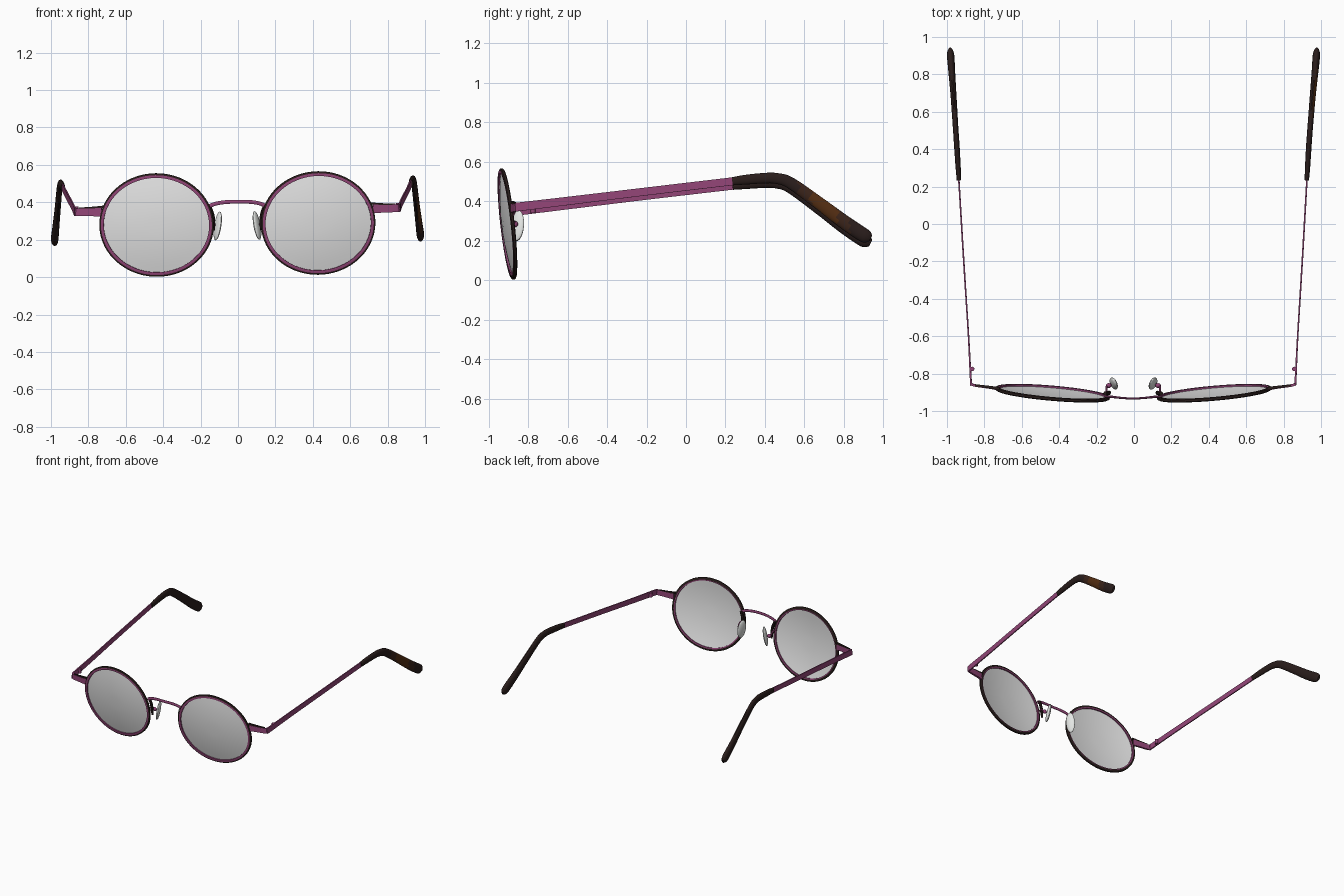
import bpy, bmesh, math
from mathutils import Matrix, Vector

if "Cube" in bpy.data.objects:
    bpy.data.objects.remove(bpy.data.objects["Cube"])


def material(name, r, g, b, a=1.0):
    m = bpy.data.materials.new(name)
    m.use_nodes = True
    m.diffuse_color = (r, g, b, a)
    shader = m.node_tree.nodes["Principled BSDF"]
    shader.inputs["Base Color"].default_value = (r, g, b, 1)
    shader.inputs["Alpha"].default_value = a
    return m


METAL = material("plum metal", 0.29, 0.06, 0.185)
DARK = material("dark tortoise", 0.022, 0.012, 0.011)
MID = material("mid tortoise", 0.042, 0.017, 0.010)
BROWN = material("brown tortoise", 0.085, 0.026, 0.006)
GLASS = material("clear glass", 0.93, 0.93, 0.93, 0.62)
PAD = material("clear pad", 0.86, 0.88, 0.86)

# The whole frame leans slightly to one side
ROLL = Matrix.Rotation(math.radians(-0.7), 4, 'Y')


def finish(name, bm, mats, side=1, angle=40):
    """Turn a bmesh into an object, mirrored to -x when side is -1."""
    bm.transform(ROLL @ Matrix.Diagonal((side, 1, 1, 1)))
    bmesh.ops.recalc_face_normals(bm, faces=bm.faces)
    mesh = bpy.data.meshes.new(name)
    bm.to_mesh(mesh)
    bm.free()
    for m in mats:
        mesh.materials.append(m)
    ob = bpy.data.objects.new(name, mesh)
    bpy.context.collection.objects.link(ob)
    bpy.ops.object.select_all(action='DESELECT')
    ob.select_set(True)
    bpy.context.view_layer.objects.active = ob
    bpy.ops.object.shade_smooth_by_angle(angle=math.radians(angle))


def smooth_path(keys, steps):
    """Catmull-Rom interpolation through tuples of values."""
    keys = [Vector(k) for k in keys]
    out = []
    for i in range(len(keys) - 1):
        a, b = keys[max(i - 1, 0)], keys[i]
        c, d = keys[i + 1], keys[min(i + 2, len(keys) - 1)]
        for s in range(steps):
            t = s / steps
            out.append(0.5 * (2 * b + (c - a) * t + (2 * a - 5 * b + 4 * c - d) * t * t
                              + (3 * b - a - 3 * c + d) * t ** 3))
    return out + [keys[-1]]


def sweep(keys, sides, steps=4):
    """Sweep a section along (x, y, z, half width, half height) keys."""
    bm = bmesh.new()
    path = smooth_path(keys, steps)
    rings = []
    for i, p in enumerate(path):
        ahead, behind = path[min(i + 1, len(path) - 1)], path[max(i - 1, 0)]
        tangent = (Vector(ahead[:3]) - Vector(behind[:3])).normalized()
        across = tangent.cross(Vector((0, 0, 1))).normalized()
        up = across.cross(tangent)
        ring = []
        for k in range(sides):
            a = 2 * math.pi * (k + 0.5) / sides
            grow = math.sqrt(2) if sides == 4 else 1
            offset = across * math.cos(a) * p[3] + up * math.sin(a) * p[4]
            ring.append(bm.verts.new(Vector(p[:3]) + offset * grow))
        rings.append(ring)
    for a, b in zip(rings, rings[1:]):
        for k in range(sides):
            n = (k + 1) % sides
            bm.faces.new((a[k], a[n], b[n], b[k]))
    bm.faces.new(rings[0])
    bm.faces.new(rings[-1])
    return bm


# Lens plane: leaning forward at the top and wrapped towards the temples
LENS = (Matrix.Translation((0.432, -0.905, 0.284))
        @ Matrix.Rotation(math.radians(5), 4, 'Z')
        @ Matrix.Rotation(math.radians(6.5), 4, 'X'))
RX, RZ, SEG = 0.307, 0.278, 72


def oval(bm, inset, y):
    ring = []
    for k in range(SEG):
        a = 2 * math.pi * k / SEG
        ring.append(bm.verts.new(((RX - inset) * math.cos(a), y, (RZ - inset) * math.sin(a))))
    return ring


def rim():
    bm = bmesh.new()
    # Section (inset, depth): plum front and inner lip, dark outer edge and back
    section = [(0.009, -0.010), (0.024, -0.009), (0.024, 0.008),
               (0.016, 0.010), (0.006, 0.010), (0, 0.006), (0, -0.005)]
    rings = [oval(bm, *s) for s in section]
    for i, a in enumerate(rings):
        b = rings[(i + 1) % len(rings)]
        for k in range(SEG):
            n = (k + 1) % SEG
            f = bm.faces.new((a[k], a[n], b[n], b[k]))
            f.material_index = int(i >= 3)
    bm.transform(LENS)
    return bm


def lens():
    bm = bmesh.new()
    rings = []
    for i in range(1, 7):
        r = i / 6
        rings.append(oval(bm, 0, -0.025 * (1 - r * r)))
        for v in rings[-1]:
            v.co.x *= r * 0.93
            v.co.z *= r * 0.925
    for a, b in zip(rings, rings[1:]):
        for k in range(SEG):
            n = (k + 1) % SEG
            bm.faces.new((a[k], a[n], b[n], b[k]))
    bm.faces.new(rings[0])
    bm.transform(LENS)
    return bm


def ball(center, size, turn=0, lean=0):
    bm = bmesh.new()
    bmesh.ops.create_uvsphere(bm, u_segments=20, v_segments=12, radius=1)
    bm.transform(Matrix.Translation(center)
                 @ Matrix.Rotation(math.radians(turn), 4, 'Z')
                 @ Matrix.Rotation(math.radians(lean), 4, 'Y')
                 @ Matrix.Diagonal((*size, 1)))
    return bm


# End piece bending round into the flat temple
TEMPLE = [(0.725, -0.880, 0.356, 0.009, 0.024), (0.77, -0.873, 0.356, 0.008, 0.021),
          (0.84, -0.864, 0.357, 0.007, 0.020), (0.862, -0.857, 0.359, 0.006, 0.021),
          (0.868, -0.835, 0.362, 0.005, 0.022), (0.880, -0.60, 0.390, 0.004, 0.021),
          (0.905, -0.2, 0.438, 0.004, 0.020), (0.932, 0.26, 0.492, 0.004, 0.020)]

# Thin dark cap along the top of the end piece
CAP = [(0.715, -0.880, 0.385, 0.008, 0.006), (0.77, -0.872, 0.381, 0.007, 0.005),
       (0.845, -0.862, 0.379, 0.005, 0.003)]

# Dark backing along the nose side of the rim
NOSE_EDGE = [(0.150, -0.906, 0.385, 0.011, 0.010), (0.133, -0.904, 0.335, 0.012, 0.011),
             (0.130, -0.901, 0.29, 0.011, 0.010), (0.129, -0.898, 0.25, 0.009, 0.006)]

# Wire that holds the nose pad
PAD_WIRE = [(0.140, -0.915, 0.31, 0.006, 0.006), (0.143, -0.885, 0.305, 0.006, 0.006),
            (0.140, -0.865, 0.285, 0.006, 0.006), (0.118, -0.858, 0.28, 0.006, 0.006)]

# Ear sleeve, hooked down and swelling to a rounded tip
SLEEVE = [(0.930, 0.235, 0.489, 0.012, 0.021), (0.934, 0.30, 0.497, 0.014, 0.025),
          (0.940, 0.40, 0.505, 0.015, 0.027), (0.944, 0.46, 0.503, 0.015, 0.028),
          (0.949, 0.53, 0.480, 0.015, 0.030), (0.960, 0.68, 0.373, 0.016, 0.033),
          (0.970, 0.80, 0.283, 0.018, 0.036), (0.977, 0.89, 0.222, 0.020, 0.037),
          (0.979, 0.918, 0.207, 0.017, 0.032), (0.980, 0.935, 0.198, 0.009, 0.018)]

for label, side in (("left", 1), ("right", -1)):
    finish(label + "_rim", rim(), [METAL, DARK], side)
    finish(label + "_lens", lens(), [GLASS], side)
    finish(label + "_temple", sweep(TEMPLE, 4), [METAL], side)
    finish(label + "_end_cap", sweep(CAP, 4), [DARK], side)
    finish(label + "_nose_edge", sweep(NOSE_EDGE, 8), [DARK], side)

    # The left sleeve carries a brown patch on its outer side, fading at both ends
    sleeve = sweep(SLEEVE, 16, 6)
    bmesh.ops.recalc_face_normals(sleeve, faces=sleeve.faces)
    for f in sleeve.faces:
        reach = abs(f.calc_center_median().y - 0.70)
        if side == 1 and f.normal.x > 0.1 and reach < 0.13:
            f.material_index = 2 if reach < 0.07 and f.normal.z > -0.6 else 1
    finish(label + "_ear_sleeve", sleeve, [DARK, MID, BROWN], side)

    # Hinge knuckle inside the temple corner
    hinge = bmesh.new()
    bmesh.ops.create_cone(hinge, cap_ends=True, segments=14, radius1=0.012,
                          radius2=0.012, depth=0.036)
    hinge.transform(Matrix.Translation((0.861, -0.775, 0.369)))
    finish(label + "_hinge", hinge, [METAL], side)

    # Nose pad, its round mount and its wire
    pad = ball((0.105, -0.853, 0.275), (0.014, 0.035, 0.078), -25, -10)
    finish(label + "_nose_pad", pad, [PAD], side)
    finish(label + "_pad_mount", ball((0.132, -0.864, 0.282), (0.015, 0.013, 0.015)),
           [METAL], side)
    finish(label + "_pad_wire", sweep(PAD_WIRE, 8), [METAL], side)

# Arched bridge between the rims
half = [(0.150, -0.922, 0.380, 0.007, 0.012), (0.115, -0.924, 0.394, 0.007, 0.011),
        (0.06, -0.930, 0.402, 0.006, 0.011)]
mirrored = [(-k[0], *k[1:]) for k in half]
finish("bridge", sweep(mirrored + [(0, -0.933, 0.403, 0.006, 0.011)] + half[::-1], 8), [METAL])
